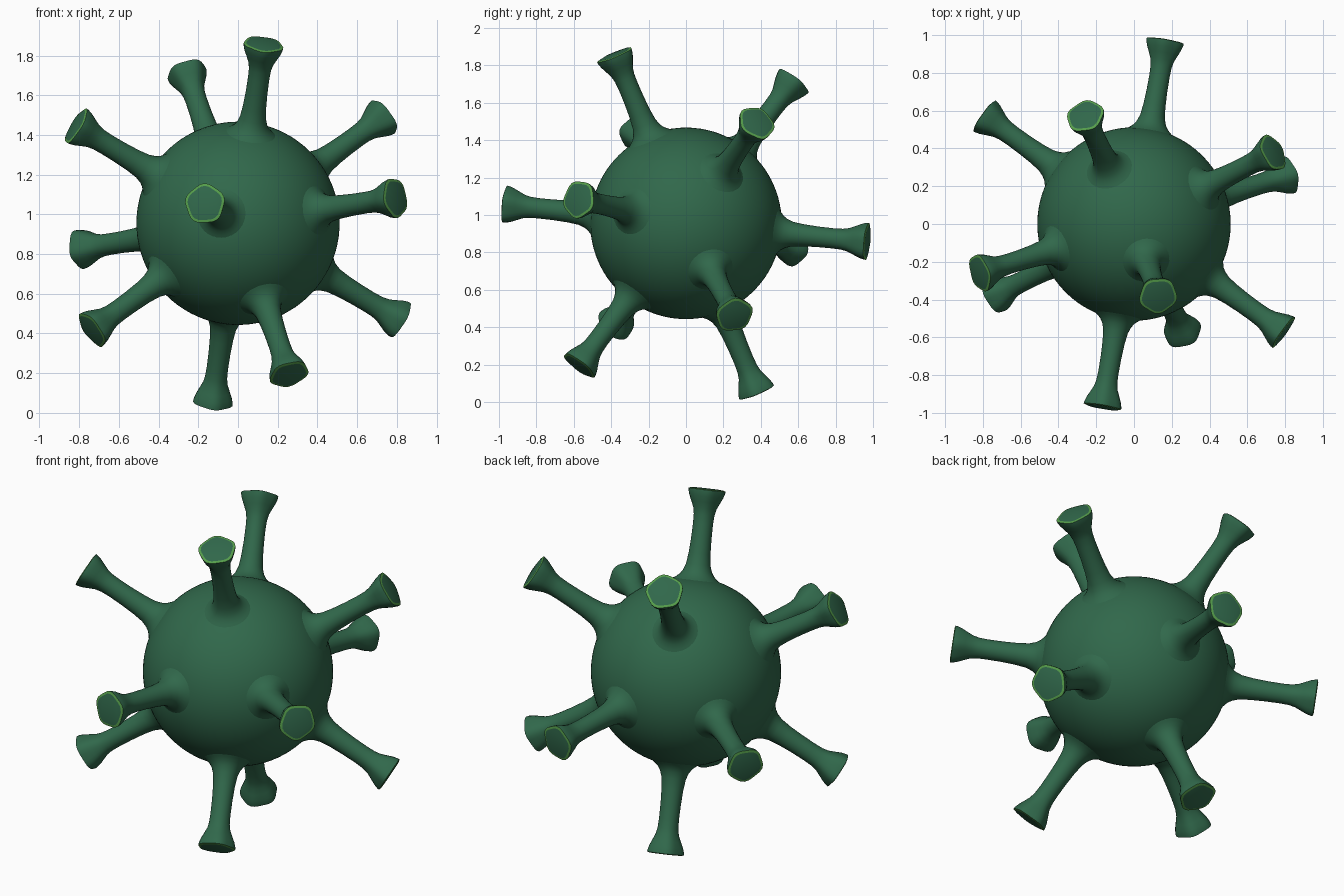
import bpy, bmesh, math
from mathutils import Vector, Matrix

if "Cube" in bpy.data.objects:
    bpy.data.objects.remove(bpy.data.objects["Cube"])

CENTRE = Vector((0, 0, 0.955))
SIDES = 30


def material(name, rgb):
    m = bpy.data.materials.new(name)
    m.diffuse_color = (*rgb, 1)
    m.use_nodes = True
    m.node_tree.nodes["Principled BSDF"].inputs["Base Color"].default_value = m.diffuse_color
    return m


green = material("dark green", (0.030, 0.138, 0.070))
light = material("light green", (0.091, 0.340, 0.070))


def finish(bm, name, mats):
    bmesh.ops.recalc_face_normals(bm, faces=bm.faces)
    me = bpy.data.meshes.new(name)
    bm.to_mesh(me)
    bm.free()
    for m in mats:
        me.materials.append(m)
    for p in me.polygons:
        p.use_smooth = True
    me.set_sharp_from_angle(angle=math.radians(40))
    return me


def add(name, me, matrix):
    ob = bpy.data.objects.new(name, me)
    ob.matrix_world = matrix
    bpy.context.collection.objects.link(ob)


# round body
bm = bmesh.new()
bmesh.ops.create_icosphere(bm, subdivisions=5, radius=0.512)
add("body", finish(bm, "body", [green]), Matrix.Translation(CENTRE))

# spike: (distance from centre, radius, pentagon amount), flared at both ends
profile = [(0.485, 0.140, 0), (0.504, 0.113, 0), (0.522, 0.093, 0),
           (0.545, 0.078, 0), (0.58, 0.066, 0), (0.64, 0.059, 0),
           (0.72, 0.055, 0), (0.80, 0.054, 0), (0.85, 0.056, 0.01),
           (0.885, 0.063, 0.02), (0.92, 0.078, 0.03), (0.95, 0.091, 0.04),
           (0.975, 0.098, 0.045), (0.986, 0.099, 0.045),
           (0.990, 0.086, 0.045)]
bm = bmesh.new()
rings = []
for d, r, penta in profile:
    ring = []
    for i in range(SIDES):
        a = 2 * math.pi * i / SIDES
        rr = r * (1 + penta * math.cos(5 * a))
        ring.append(bm.verts.new((rr * math.cos(a), rr * math.sin(a), d)))
    rings.append(ring)
for k, (lo, hi) in enumerate(zip(rings, rings[1:])):
    for i in range(SIDES):
        j = (i + 1) % SIDES
        f = bm.faces.new((lo[i], lo[j], hi[j], hi[i]))
        f.material_index = 1 if k == len(rings) - 2 else 0  # bright rim
bm.faces.new(rings[-1])
spike = finish(bm, "spike", [green, light])

# twelve spike directions: corners of a tilted icosahedron
axis = Vector((0.13, -0.385, 0.913)).normalized()
near = Vector((-0.168, -0.98, 0.104))
u = (near - axis * near.dot(axis)).normalized()
w = axis.cross(u)
polar = math.atan(2)
dirs = [axis]
for k in range(5):
    a = 2 * math.pi * k / 5
    dirs.append(axis * math.cos(polar)
                + (u * math.cos(a) + w * math.sin(a)) * math.sin(polar))
dirs += [-d for d in dirs]

for n, d in enumerate(dirs):
    nb = next(o for o in dirs if 0.3 < o.dot(d) < 0.6)
    x = (nb - d * nb.dot(d)).normalized()
    y = d.cross(x)
    rot = Matrix((x, y, d)).transposed().to_4x4()
    twist = Matrix.Rotation(math.radians(15), 4, 'Z')
    add(f"spike_{n + 1}", spike, Matrix.Translation(CENTRE) @ rot @ twist)
